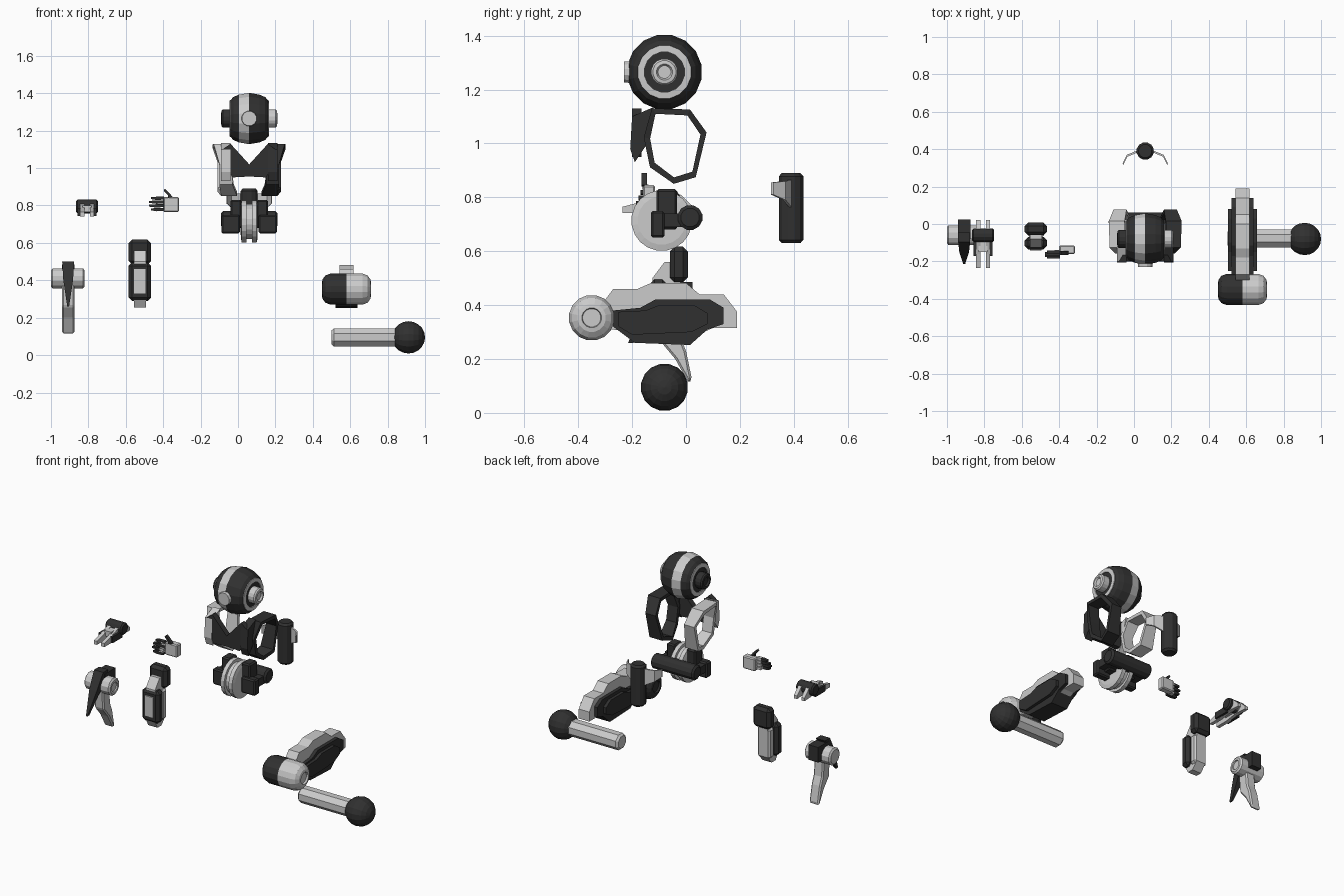
import bpy, bmesh
from math import sin, cos, pi
from mathutils import Vector

if "Cube" in bpy.data.objects:
    bpy.data.objects.remove(bpy.data.objects["Cube"])

dark = bpy.data.materials.new("dark")
dark.diffuse_color = (0.03, 0.03, 0.03, 1)
dark.use_nodes = True
dark.node_tree.nodes["Principled BSDF"].inputs["Base Color"].default_value = dark.diffuse_color
AX = {'X': (0, 1, 2), 'Y': (1, 2, 0), 'Z': (2, 0, 1)}


def finish(name, bm, mat=None, bevel=0):
    bmesh.ops.recalc_face_normals(bm, faces=bm.faces)
    me = bpy.data.meshes.new(name)
    bm.to_mesh(me)
    bm.free()
    ob = bpy.data.objects.new(name, me)
    bpy.context.collection.objects.link(ob)
    if mat:
        me.materials.append(mat)
    if bevel:
        m = ob.modifiers.new("bevel", 'BEVEL')
        m.width, m.segments = bevel, 1
    return ob


def lathe(name, profile, centre, axis='X', seg=16, mat=None):
    """Revolve (offset, radius) pairs about an axis through centre."""
    a, b, c = AX[axis]
    bm, rings = bmesh.new(), []
    for t, r in profile:
        ring = []
        for i in range(seg):
            p = Vector(centre)
            w = 2 * pi * (i + .5) / seg
            p[a] += t
            p[b] += r * cos(w)
            p[c] += r * sin(w)
            ring.append(bm.verts.new(p))
        rings.append(ring)
    for r0, r1 in zip(rings, rings[1:]):
        for i in range(seg):
            j = (i + 1) % seg
            bm.faces.new((r0[i], r0[j], r1[j], r1[i]))
    bm.faces.new(rings[0])
    bm.faces.new(rings[-1])
    return finish(name, bm, mat)


def prism(name, pts, lo, hi, axis='X', mat=None, bevel=0):
    """Extrude an outline: YZ points along X, or XZ points along Y."""
    bm = bmesh.new()
    put = (lambda p, d: (d, p[0], p[1])) if axis == 'X' else (lambda p, d: (p[0], d, p[1]))
    A = [bm.verts.new(put(p, lo)) for p in pts]
    B = [bm.verts.new(put(p, hi)) for p in pts]
    bm.faces.new(A)
    bm.faces.new(B)
    for i in range(len(pts)):
        j = (i + 1) % len(pts)
        bm.faces.new((A[i], A[j], B[j], B[i]))
    return finish(name, bm, mat, bevel)


def box(name, x, y, z, mat=None, bevel=0):
    return prism(name, [(y[0], z[0]), (y[1], z[0]), (y[1], z[1]), (y[0], z[1])], *x, 'X', mat, bevel)


def mx(s, a, b):
    return sorted((CX + s * a, CX + s * b))


CX = .06

# Head: banded ball with side hubs and a front lens
H = (CX, -.08, 1.265)
lathe("head_left_band", [(-.1, .1), (-.085, .117), (-.055, .13)], H, mat=dark)
lathe("head_stripe", [(-.055, .13), (0, .14)], H)
lathe("head_right_shell", [(0, .14), (.055, .13), (.085, .117), (.1, .1)], H, mat=dark)
for s in (-1, 1):
    n = "left" if s < 0 else "right"
    lathe(n + "_ear_ring", [(s * .08, .1), (s * .104, .1), (s * .106, .075), (s * .08, .075)], H)
    lathe(n + "_ear_hub", [(s * .09, .05), (s * .14, .05), (s * .148, .043), (s * .15, .03),
                           (s * .14, .024)], H, mat=dark if s < 0 else None)
lathe("front_lens", [(-.15, .04), (-.125, .042), (0, .042)], H, 'Y', 12)

# Chest: arm-hole hoops, shoulder panels and a V-necked breast plate
HOOP = [(-.12, 1.12, .11, .19), (.01, 1.115, .11, .195), (.065, 1.037, .1, .17),
        (.03, .885, .08, .17), (-.045, .862, .065, .15), (-.125, .92, .09, .16),
        (-.145, 1.02, .09, .16)]
for s in (-1, 1):
    n, m = ("left", None) if s < 0 else ("right", dark)
    bm, secs = bmesh.new(), []
    mid = Vector((-.04, 1.0))
    for y, z, d0, d1 in HOOP:
        o = (Vector((y, z)) - mid).normalized() * .012
        secs.append([bm.verts.new((CX + s * d, y + k * o.x, z + k * o.y))
                     for d, k in ((d0, -1), (d1, -1), (d1, 1), (d0, 1))])
    for i in range(len(secs)):
        p, q = secs[i], secs[(i + 1) % len(secs)]
        for k in range(4):
            bm.faces.new((p[k], p[(k + 1) % 4], q[(k + 1) % 4], q[k]))
    finish(n + "_chest_hoop", bm, m)
    prism(n + "_shoulder_panel", [(-.12, 1.135), (-.2, 1.1), (-.207, .98), (-.19, .93), (-.15, .99),
                                  (-.13, 1.1)], *mx(s, .1, .15), 'X', m)
    prism(n + "_breast_plate", [(CX + s * d, z) for d, z in
          ((0, 1.02), (.1, 1.13), (.14, 1.1), (.12, 1.0), (.09, .95), (0, .955))],
          -.2, -.165, 'Y', dark)

# Pelvis: stacked discs, hip blocks and a cross cylinder
P = (CX, -.09, .714)
lathe("pelvis_disc", [(-.045, .09), (-.04, .113), (-.015, .113), (-.015, .095), (.015, .095),
                      (.015, .113), (.04, .113), (.045, .09)], P, seg=20)
lathe("pelvis_axle", [(-.15, .035), (-.14, .047), (.14, .047), (.15, .035)], (CX, .015, .725),
      seg=12, mat=dark)
for s in (-1, 1):
    n = "left" if s < 0 else "right"
    box(n + "_hip_block", mx(s, .04, .1), (-.11, -.033), (.68, .83), dark, .008)
    box(n + "_hip_pad", mx(s, .05, .148), (-.13, -.08), (.65, .75), dark, .008)
    box(n + "_hip_link", mx(s, .05, .14), (-.09, .015), (.69, .74), dark)

# Back tube with two swept wings
lathe("back_tube", [(-.13, .036), (-.118, .047), (.118, .047), (.13, .036)], (CX, .39, .76), 'Z', 12, dark)
for s in (-1, 1):
    bm = bmesh.new()
    secs = []
    for d, y, z0, z1 in ((.035, .385, .76, .865), (.095, .36, .79, .86), (.118, .315, .81, .855)):
        secs.append([bm.verts.new((CX + s * (d + e * .3), y + e, z)) for e, z in
                     ((0, z0), (.01, z0), (.01, z1), (0, z1))])
    for p, q in zip(secs, secs[1:]):
        for k in range(4):
            bm.faces.new((p[k], p[(k + 1) % 4], q[(k + 1) % 4], q[k]))
    bm.faces.new(secs[0])
    bm.faces.new(secs[-1])
    finish(("left" if s < 0 else "right") + "_wing", bm)

# Long layered limb
L = .58
prism("limb_core", [(-.3, .42), (-.27, .46), (-.18, .46), (-.13, .482), (0, .482), (.05, .44), (.14, .44),
                    (.19, .375), (.19, .315), (.1, .315), (.02, .28), (-.28, .31)], L - .037, L + .037)
prism("limb_mid_plates", [(-.27, .38), (-.17, .39), (-.115, .42), (.09, .42), (.14, .39), (.14, .33), (.08, .31),
                          (.015, .252), (-.19, .26), (-.27, .32)], L - .058, L + .058, mat=dark)
prism("limb_outer_plates", [(-.25, .375), (-.15, .38), (-.1, .4), (.03, .4), (.08, .37), (.08, .33),
                            (.02, .3), (-.2, .29), (-.25, .32)], L - .077, L + .077, mat=dark)

# Rounded two-tone drum at the front of the limb
for s in (-1, 1):
    lathe("drum_left" if s < 0 else "drum_right",
          [(0, .085), (s * .085, .085), (s * .113, .074), (s * .128, .053), (s * .131, .037),
           (s * .12, .034)], (L, -.35, .353), seg=16, mat=dark if s < 0 else None)

# Ball-ended rod
lathe("rod", [(0, .04), (.012, .052), (.36, .052)], (.5, -.077, .095), seg=8)
lathe("rod_ball", [(.088 * -cos(pi * i / 10), max(.002, .088 * sin(pi * i / 10))) for i in range(11)],
      (.912, -.08, .095), seg=16, mat=dark)

# Forearm: elbow block and a longer shell with a raised plate
F = -.525
box("elbow_block", (F - .06, F + .06), (-.06, .007), (.485, .617), dark, .018)
prism("forearm_core", [(-.125, .5), (-.08, .56), (-.04, .56), (-.02, .5), (-.02, .3), (-.06, .255),
                       (-.1, .255), (-.125, .3)], F - .032, F + .032)
box("forearm_shell", (F - .06, F + .06), (-.135, -.07), (.29, .495), dark, .018)
box("forearm_back", (F - .045, F + .045), (-.07, -.02), (.29, .48), None, .012)
box("forearm_plate", (F - .03, F + .03), (-.143, -.13), (.33, .46))

# Open hand
box("palm", (-.4, -.315), (-.16, -.115), (.765, .845), None, .006)
for i in range(4):
    z = .772 + i * .02
    k = .012 * (i in (1, 2))
    prism("finger_%d" % i, [(-.395, z), (-.435, z - .003), (-.465 - k, z + .002),
                            (-.465 - k, z + .012), (-.435, z + .015), (-.395, z + .015)],
          -.185 + .008 * i, -.165 + .008 * i, 'Y', dark)
    box("knuckle_%d" % i, (-.425, -.395), (-.185 + .008 * i, -.14), (z, z + .015))
prism("thumb", [(-.35, .845), (-.365, .865), (-.39, .89), (-.398, .88), (-.375, .855), (-.375, .84)],
      -.165, -.145, 'Y', dark)

# Foot: ankle roller with forked toes and heel
T = -.807
lathe("ankle_roller", [(-.058, .03), (-.05, .038), (.05, .038), (.058, .03)], (T, -.06, .795), seg=12, mat=dark)
box("foot_bridge", (T - .025, T + .025), (-.15, -.03), (.765, .8))
for s in (-1, 1):
    x = T + s * .026
    prism("toe_left" if s < 0 else "toe_right",
          [(.022, .77), (.022, .75), (-.06, .755), (-.15, .742), (-.235, .742), (-.235, .765), (-.16, .785),
           (-.06, .82), (-.02, .81)], x - .011, x + .011)
    box("toe_pad", sorted((x + s * .008, x + s * .024)), (-.17, -.07), (.745, .785), dark)

# Grip: cross barrel, front spike and rear handle
G = -.908
lathe("grip_barrel", [(-.092, .044), (-.084, .055), (.08, .055), (.088, .044), (.088, .03), (.08, .028)],
      (G, -.06, .41), seg=12)
box("grip_mount", (G - .034, G + .034), (-.08, .025), (.39, .485), dark)
bm = bmesh.new()
secs = [[bm.verts.new((G + a * w, y + b * h, z)) for a, b in ((-1, -1), (1, -1), (1, 1), (-1, 1))]
        for w, y, h, z in ((.032, -.07, .025, .5), (.026, -.125, .026, .4), (.005, -.205, .01, .26))]
for p, q in zip(secs, secs[1:]):
    for k in range(4):
        bm.faces.new((p[k], p[(k + 1) % 4], q[(k + 1) % 4], q[k]))
bm.faces.new(secs[0])
bm.faces.new(secs[-1])
finish("grip_spike", bm, dark)
prism("grip_handle", [(-.1, .38), (-.03, .38), (-.02, .28), (.0, .23), (.022, .125), (.01, .11), (-.04, .2),
                      (-.09, .26)], G - .033, G + .033, bevel=.008)
